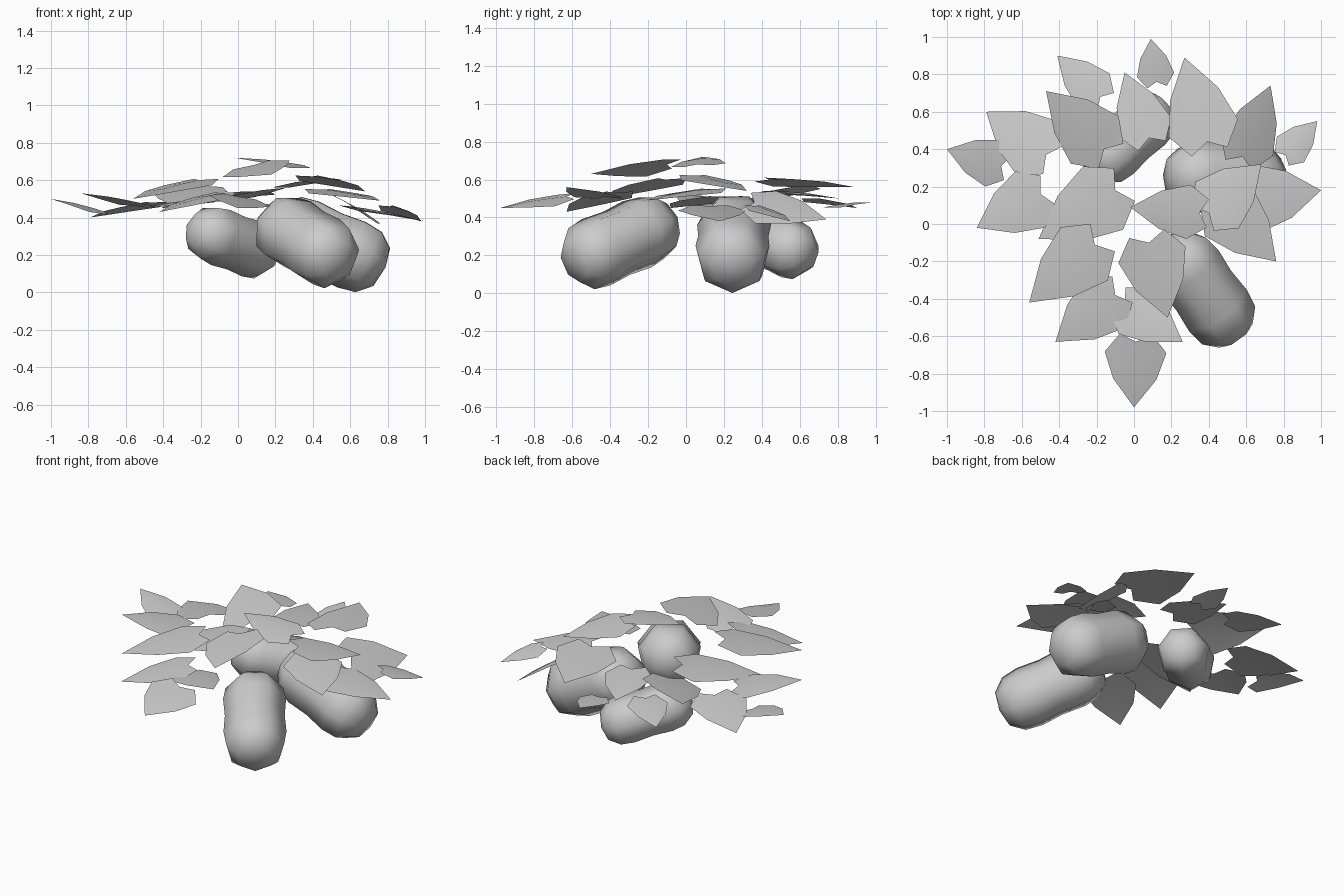
import bpy, bmesh, math
from mathutils import Vector

if "Cube" in bpy.data.objects:
    bpy.data.objects.remove(bpy.data.objects["Cube"])


def finish(bm, name, smooth):
    me = bpy.data.meshes.new(name)
    bm.normal_update()
    bm.to_mesh(me)
    bm.free()
    ob = bpy.data.objects.new(name, me)
    bpy.context.collection.objects.link(ob)
    for p in me.polygons:
        p.use_smooth = smooth
    return ob


# Lathed tuber: rings of (fraction along the axis, fraction of radius)
POD = [(0.0, .56), (.13, .92), (.28, 1), (.5, .95), (.72, 1), (.88, .92), (1, .58)]


def pod(name, a, b, r, sides=7):
    a, b = Vector(a), Vector(b)
    d = (b - a).normalized()
    s = d.cross(Vector((0, 0, 1))).normalized()
    u = s.cross(d)
    bm = bmesh.new()
    rings = []
    for t, k in POD:
        rings.append([bm.verts.new(a.lerp(b, t) + r * k * (
            s * math.sin(i * math.tau / sides) - u * math.cos(i * math.tau / sides)))
            for i in range(sides)])
    for p, q in zip(rings, rings[1:]):
        for i in range(sides):
            j = (i + 1) % sides
            bm.faces.new((p[i], p[j], q[j], q[i]))
    for ring, off in ((rings[0], -.02), (rings[-1], .02)):
        c = bm.verts.new(sum((v.co for v in ring), Vector()) / sides + d * off)
        for i in range(sides):
            bm.faces.new((ring[i], ring[(i + 1) % sides], c))
    bmesh.ops.recalc_face_normals(bm, faces=bm.faces)
    finish(bm, name, True)


# Heart-shaped leaf half outline: (along, across, droop)
HALF = [(-.12, .52, -.005), (.16, 1, -.015), (.57, .70, -.01)]


def leaf(name, x0, y0, z0, x1, y1, z1, w, roll=0):
    a, b = Vector((x0, y0, z0)), Vector((x1, y1, z1))
    d = b - a
    side = Vector((-d.y, d.x, 0)).normalized() * w / 2
    side.z = roll
    bm = bmesh.new()

    def pt(t, v, h):
        bow = .008 * math.sin(math.pi * min(max(t, 0), 1))
        return bm.verts.new(a + d * t + side * v + Vector((0, 0, h + bow)))
    notch, mid1, mid2, tip = [pt(t, 0, 0) for t in (0, .2, .57, 1)]
    for s in (1, -1):
        p, q, r = [pt(t, v * s, h) for t, v, h in HALF]
        for f in ((notch, mid1, q, p), (mid1, mid2, r, q), (mid2, tip, r)):
            bm.faces.new(f if s < 0 else f[::-1])
    bmesh.ops.recalc_face_normals(bm, faces=bm.faces)
    if sum(f.normal.z for f in bm.faces) < 0:
        bmesh.ops.reverse_faces(bm, faces=bm.faces)
    finish(bm, name, True)


# Three tubers leaning outward from the centre
pod("front_tuber", (.19, -.10, .38), (.54, -.59, .165), .195)
pod("right_tuber", (.20, .26, .39), (.77, .24, .14), .20)
pod("back_tuber", (-.22, .28, .34), (.16, .63, .20), .16)

# Leaves: notch xyz, tip xyz, width, side tilt
LEAVES = [
    (.01, -.63, .51, 0, -.98, .45, .33, -.03),
    (-.10, -.38, .53, -.42, -.63, .43, .34),
    (-.21, -.11, .60, -.56, -.42, .50, .38),
    (-.50, .16, .47, -.84, -.02, .53, .34),
    (-.71, .31, .43, -1, .40, .50, .26),
    (-.47, .37, .48, -.79, .60, .40, .36),
    (-.10, .18, .51, -.51, -.08, .45, .40),
    (-.16, .40, .52, -.47, .71, .55, .36, -.05),
    (-.18, .68, .50, -.41, .90, .45, .25),
    (.12, .76, .46, .09, .99, .48, .20),
    (.08, .46, .54, -.05, .81, .50, .30),
    (.39, .44, .60, .27, .89, .56, .38, -.02),
    (.58, .36, .48, .73, .74, .39, .30, .085),
    (.81, .37, .46, .98, .55, .38, .20),
    (.60, .13, .46, 1, .18, .38, .36),
    (.40, .06, .62, .68, .32, .54, .34),
    (.46, .11, .55, .76, -.20, .49, .36),
    (.35, .06, .68, -.02, .09, .72, .29, -.01),
    (.08, -.10, .68, .18, -.50, .63, .37, .045),
    (-.05, -.43, .51, .26, -.63, .56, .30),
]
for i, args in enumerate(LEAVES):
    leaf("leaf_%02d" % (i + 1), *args)
